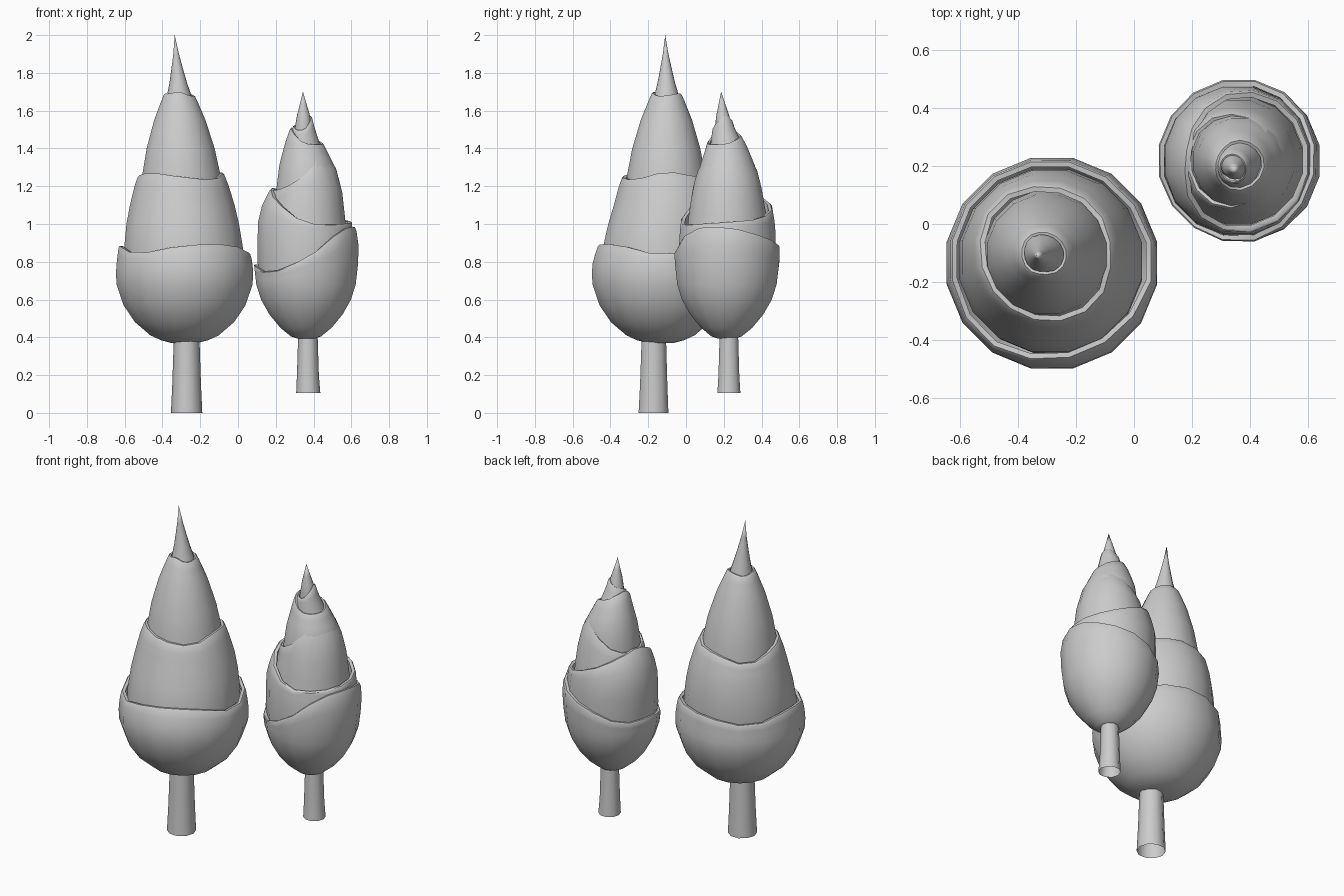
import bpy, bmesh, math

if "Cube" in bpy.data.objects:
    bpy.data.objects.remove(bpy.data.objects["Cube"])

SIDES = 16


def lerp_table(table, z):
    """Interpolate rows of (z, values...) at height z."""
    if z <= table[0][0]:
        return table[0][1:]
    for a, b in zip(table, table[1:]):
        if z <= b[0]:
            t = (z - a[0]) / (b[0] - a[0])
            return [p + (q - p) * t for p, q in zip(a[1:], b[1:])]
    return table[-1][1:]


def rim_height(rim, ang):
    """Smooth periodic curve through rim heights spaced evenly round the axis."""
    n = len(rim)
    f = (ang / math.tau * n) % n
    i = int(f)
    t = f - i
    a, b, c, d = (rim[(i + k) % n] for k in (-1, 0, 1, 2))
    return b + 0.5 * t * (c - a + t * (2 * a - 5 * b + 4 * c - d + t * (3 * (b - c) + d - a)))


def finish(name, bm):
    bmesh.ops.recalc_face_normals(bm, faces=bm.faces)
    me = bpy.data.meshes.new(name)
    bm.to_mesh(me)
    bm.free()
    ob = bpy.data.objects.new(name, me)
    bpy.context.collection.objects.link(ob)
    bpy.ops.object.select_all(action='DESELECT')
    ob.select_set(True)
    bpy.context.view_layer.objects.active = ob
    bpy.ops.object.shade_smooth_by_angle(angle=math.radians(45))


def bridge(bm, rings):
    n = len(rings[0])
    for a, b in zip(rings, rings[1:]):
        for i in range(n):
            j = (i + 1) % n
            bm.faces.new((a[i], a[j], b[j], b[i]))


def leaf_cup(name, axis, profile, rim, close=False, wall=0.022):
    """Foliage layer: a cup with a wavy rim folded over to the inside."""
    bm = bmesh.new()
    angs = [(i + 0.5) * math.tau / SIDES for i in range(SIDES)]
    fit = 1 / math.cos(math.pi / SIDES)
    z0 = profile[0][0]

    def vert(ang, z, inset=0.0, drop=0.0):
        r = (lerp_table(profile, z)[0] - inset) * fit
        cx, cy = lerp_table(axis, z)
        return bm.verts.new((cx + r * math.cos(ang), cy + r * math.sin(ang), z - drop))

    # outer rings follow the profile, stretching towards the rim
    low = min(rim) - 0.06
    levels = [p[0] for p in profile if p[0] < low]
    base = levels[-1]
    rings = [[vert(a, z) for a in angs] for z in levels]
    for t in (0.33, 0.67, 0.94):
        rings.append([vert(a, base + t * (rim_height(rim, a) - base)) for a in angs])
    # rim edge and inner wall
    for inset, drop in ((0.005, 0), (wall, 0.002), (wall, 0.08)):
        rings.append([vert(a, rim_height(rim, a), inset, drop) for a in angs])
    bridge(bm, rings)
    if close:
        bm.faces.new(rings[0])
    finish(name, bm)


def tip_cone(name, axis, profile):
    """Pointed top with a concave outline."""
    bm = bmesh.new()
    rings = []
    for z, r in profile[:-1]:
        cx, cy = lerp_table(axis, z)
        rings.append([bm.verts.new((cx + r * math.cos(i * math.tau / SIDES),
                                    cy + r * math.sin(i * math.tau / SIDES), z))
                      for i in range(SIDES)])
    bridge(bm, rings)
    top = bm.verts.new((*axis[-1][1:], profile[-1][0]))
    for i in range(SIDES):
        bm.faces.new((rings[-1][i], rings[-1][(i + 1) % SIDES], top))
    finish(name, bm)


def trunk(name, rows):
    """Open tapered trunk through rows of (x, y, z, radius)."""
    bm = bmesh.new()
    rings = [[bm.verts.new((x + r * math.cos(i * math.tau / 10),
                            y + r * math.sin(i * math.tau / 10), z))
              for i in range(10)] for x, y, z, r in rows]
    bridge(bm, rings)
    finish(name, bm)


# Large tree
axis_a = [(0.37, -0.283, -0.135), (0.8, -0.283, -0.135), (0.9, -0.29, -0.122),
          (1.1, -0.295, -0.105), (1.27, -0.30, -0.105), (1.69, -0.312, -0.103),
          (2.0, -0.335, -0.11)]
trunk("large_tree_trunk", [(-0.272, -0.172, 0, 0.083), (-0.272, -0.171, 0.15, 0.076),
                           (-0.272, -0.17, 0.45, 0.066)])
leaf_cup("large_tree_lower_foliage", axis_a,
         [(0.37, 0.07), (0.385, 0.125), (0.41, 0.18), (0.48, 0.262), (0.57, 0.323),
          (0.68, 0.36), (0.74, 0.363), (0.8, 0.359), (0.92, 0.335)],
         [0.84, 0.88, 0.88, 0.85, 0.89, 0.845, 0.885, 0.89], close=True)
leaf_cup("large_tree_middle_foliage", axis_a,
         [(0.72, 0.31), (0.87, 0.315), (1.0, 0.298), (1.1, 0.277), (1.2, 0.25), (1.28, 0.22)],
         [1.275, 1.25, 1.24, 1.2, 1.25, 1.27, 1.25, 1.235])
leaf_cup("large_tree_upper_foliage", axis_a,
         [(1.1, 0.22), (1.27, 0.205), (1.4, 0.18), (1.55, 0.136), (1.64, 0.1), (1.7, 0.074)],
         [1.68, 1.69, 1.69, 1.68, 1.69, 1.69, 1.7, 1.68], wall=0.014)
tip_cone("large_tree_tip", axis_a,
         [(1.6, 0.08), (1.69, 0.062), (1.75, 0.046), (1.82, 0.031), (1.9, 0.015), (2.0, 0)])

# Small tree
axis_b = [(0.4, 0.36, 0.215), (0.9, 0.36, 0.218), (1.0, 0.353, 0.222), (1.05, 0.36, 0.22),
          (1.2, 0.368, 0.218), (1.3, 0.365, 0.22), (1.42, 0.35, 0.215), (1.5, 0.348, 0.2),
          (1.7, 0.344, 0.186)]
trunk("small_tree_trunk", [(0.372, 0.227, 0.105, 0.064), (0.37, 0.227, 0.2, 0.058),
                           (0.37, 0.227, 0.46, 0.05)])
leaf_cup("small_tree_lower_foliage", axis_b,
         [(0.395, 0.05), (0.405, 0.08), (0.45, 0.135), (0.52, 0.193), (0.6, 0.238),
          (0.68, 0.263), (0.8, 0.277), (0.9, 0.279), (0.99, 0.268)],
         [0.98, 0.93, 0.87, 0.79, 0.785, 0.745, 0.82, 0.965], close=True)
leaf_cup("small_tree_second_foliage", axis_b,
         [(0.64, 0.235), (0.8, 0.257), (0.93, 0.254), (1.0, 0.25), (1.1, 0.235),
          (1.15, 0.215), (1.2, 0.185)],
         [1.01, 1.03, 1.09, 1.16, 1.19, 1.12, 1.01, 1.0])
leaf_cup("small_tree_third_foliage", axis_b,
         [(0.9, 0.22), (1.05, 0.205), (1.2, 0.18), (1.3, 0.152), (1.36, 0.125), (1.42, 0.09)],
         [1.41, 1.36, 1.28, 1.19, 1.18, 1.19, 1.27, 1.4], wall=0.016)
leaf_cup("small_tree_fourth_foliage", axis_b,
         [(1.05, 0.165), (1.2, 0.163), (1.31, 0.145), (1.42, 0.104), (1.52, 0.066)],
         [1.425, 1.45, 1.47, 1.5, 1.51, 1.48, 1.43, 1.42], wall=0.014)
leaf_cup("small_tree_fifth_foliage", axis_b,
         [(1.32, 0.1), (1.42, 0.085), (1.5, 0.06), (1.6, 0.036)],
         [1.57, 1.57, 1.55, 1.53, 1.52, 1.5, 1.5, 1.54], wall=0.01)
tip_cone("small_tree_tip", axis_b,
         [(1.42, 0.06), (1.52, 0.045), (1.58, 0.033), (1.63, 0.019), (1.7, 0)])
